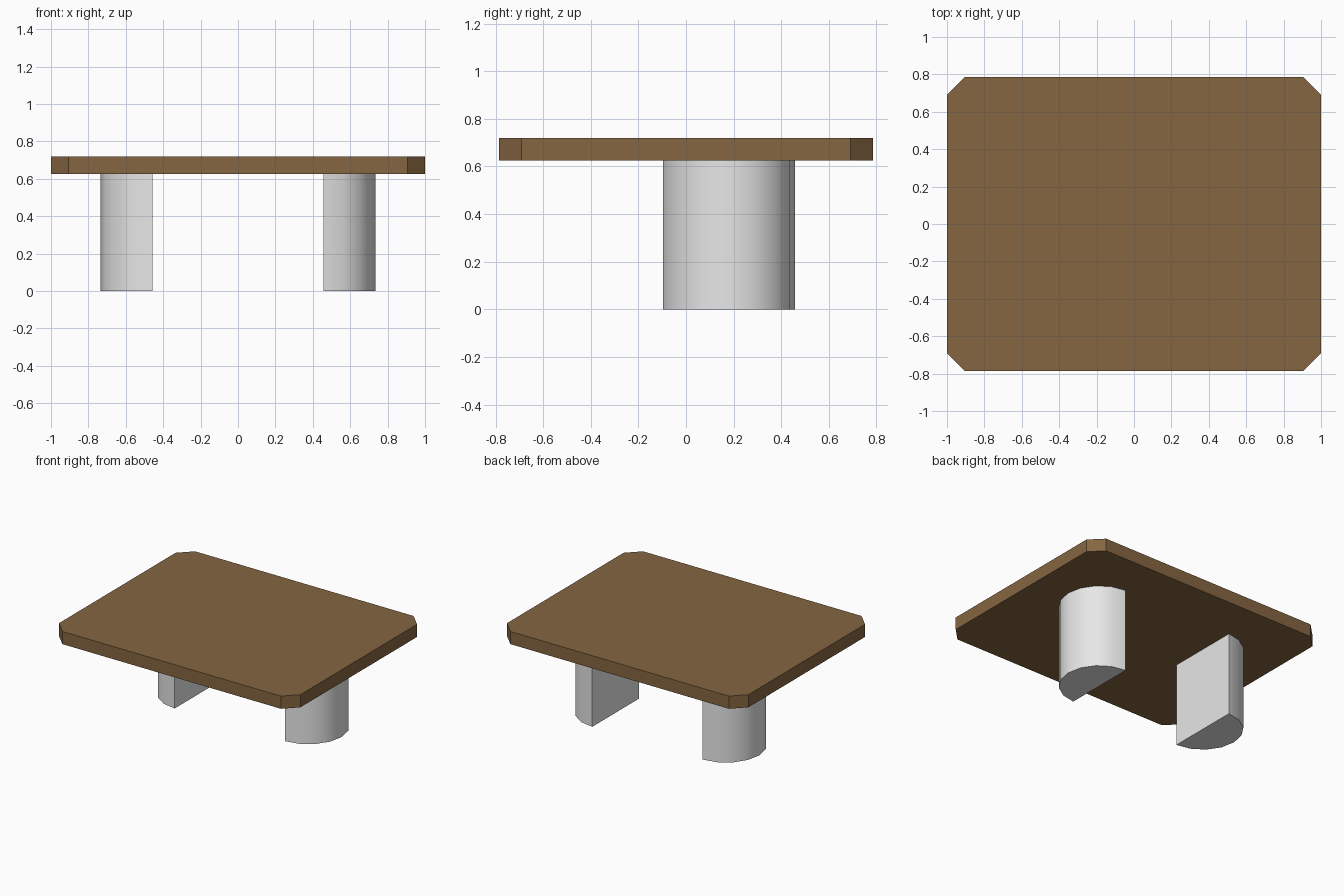
import bpy, math

if "Cube" in bpy.data.objects:
    bpy.data.objects.remove(bpy.data.objects["Cube"])


def material(name, rgb):
    m = bpy.data.materials.new(name)
    m.diffuse_color = (*rgb, 1.0)
    m.use_nodes = True
    m.node_tree.nodes["Principled BSDF"].inputs["Base Color"].default_value = m.diffuse_color
    return m


def prism(name, outline, z0, z1, mat):
    """Extrude a counter-clockwise xy outline from z0 to z1."""
    n = len(outline)
    verts = [(x, y, z) for z in (z0, z1) for x, y in outline]
    faces = [tuple(reversed(range(n))), tuple(range(n, 2 * n))]
    faces += [(i, (i + 1) % n, n + (i + 1) % n, n + i) for i in range(n)]
    mesh = bpy.data.meshes.new(name)
    mesh.from_pydata(verts, [], faces)
    mesh.materials.append(mat)
    obj = bpy.data.objects.new(name, mesh)
    bpy.context.collection.objects.link(obj)
    return obj


wood = material("brown_wood", (0.235, 0.133, 0.053))
grey = material("light_grey", (0.8, 0.8, 0.8))

# Table top: rectangle with clipped corners
X, Y, C = 1.0, 0.785, 0.095
top = [(X - C, -Y), (X, -Y + C), (X, Y - C), (X - C, Y),
       (-X + C, Y), (-X, Y - C), (-X, -Y + C), (-X + C, -Y)]
prism("table_top", top, 0.625, 0.72, wood)

# Half-round legs, flat sides facing each other
R, SEG = 0.277, 8
for name, cx, start in (("right_leg", 0.457, -math.pi / 2),
                        ("left_leg", -0.457, math.pi / 2)):
    arc = [start + math.pi * i / SEG for i in range(SEG + 1)]
    outline = [(cx + R * math.cos(a), 0.18 + R * math.sin(a)) for a in arc]
    leg = prism(name, outline, 0.0, 0.625, grey)
    bpy.ops.object.select_all(action='DESELECT')
    leg.select_set(True)
    bpy.context.view_layer.objects.active = leg
    bpy.ops.object.shade_smooth_by_angle(angle=math.radians(30))
